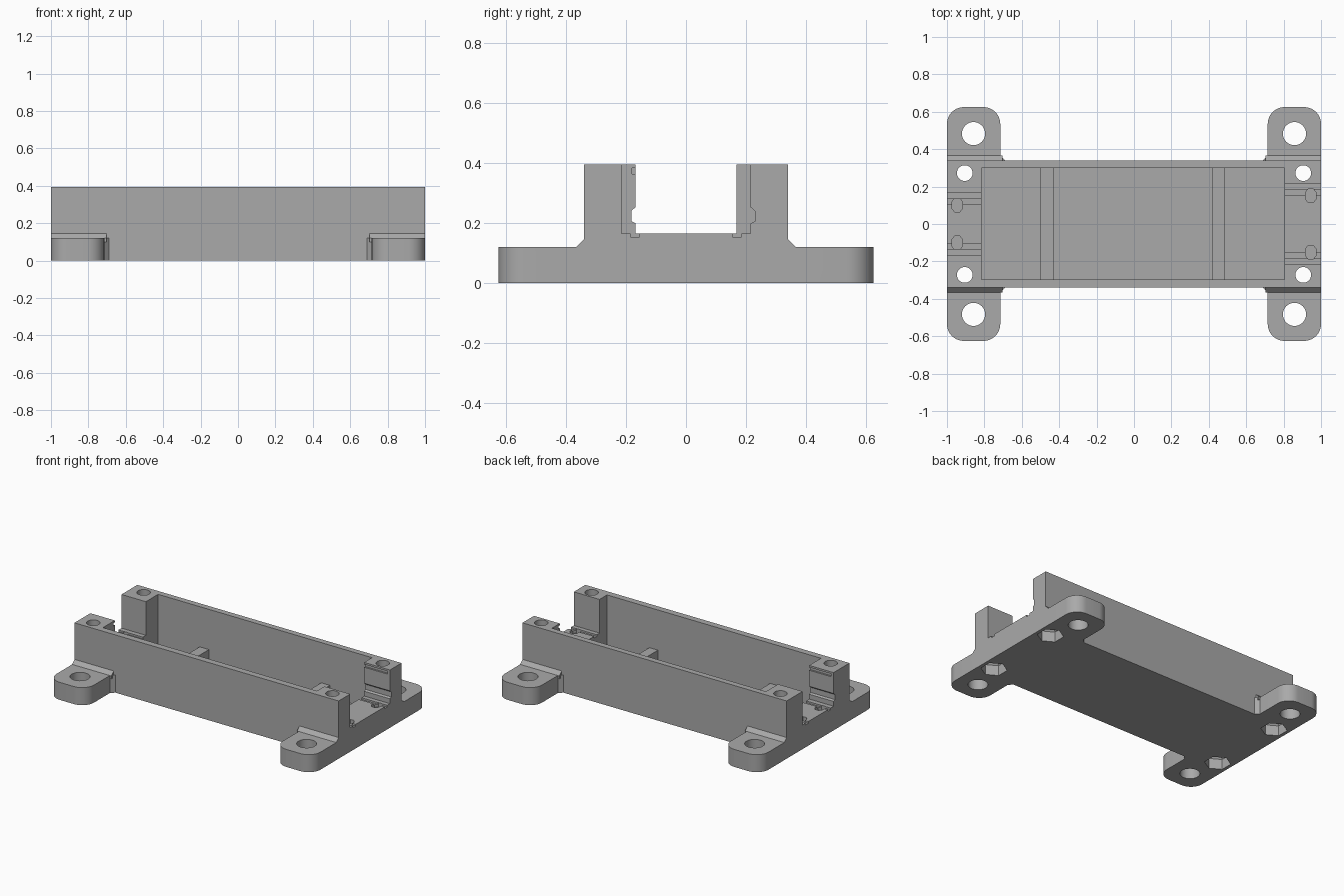
import bpy, bmesh, math
from mathutils import Vector

if "Cube" in bpy.data.objects:
    bpy.data.objects.remove(bpy.data.objects["Cube"])

# One grey plastic colour
GREY = (0.4, 0.4, 0.4, 1)
grey = bpy.data.materials.new("grey_plastic")
grey.use_nodes = True
grey.diffuse_color = GREY
grey.node_tree.nodes["Principled BSDF"].inputs["Base Color"].default_value = GREY


def make_object(name, bm):
    bmesh.ops.recalc_face_normals(bm, faces=bm.faces)
    mesh = bpy.data.meshes.new(name)
    bm.to_mesh(mesh)
    bm.free()
    mesh.materials.append(grey)
    obj = bpy.data.objects.new(name, mesh)
    bpy.context.collection.objects.link(obj)
    return obj


def prism(name, outline, lo, hi, axis="z"):
    """Extrude a 2D outline along z (xy outline) or x (yz outline)."""
    bm = bmesh.new()
    place = (lambda a, b: (a, b, lo)) if axis == "z" else (lambda a, b: (lo, a, b))
    face = bm.faces.new([bm.verts.new(place(*p)) for p in outline])
    moved = bmesh.ops.extrude_face_region(bm, geom=[face])["geom"]
    step = Vector((0, 0, hi - lo)) if axis == "z" else Vector((hi - lo, 0, 0))
    bmesh.ops.translate(bm, vec=step, verts=[v for v in moved if isinstance(v, bmesh.types.BMVert)])
    return make_object(name, bm)


def box(name, x0, x1, y0, y1, z0, z1):
    return prism(name, [(x0, y0), (x1, y0), (x1, y1), (x0, y1)], z0, z1)


def cone(name, x, y, z0, z1, r0, r1, sides):
    bm = bmesh.new()
    bmesh.ops.create_cone(bm, cap_ends=True, segments=sides, radius1=r0, radius2=r1, depth=z1 - z0)
    bmesh.ops.translate(bm, vec=(x, y, (z0 + z1) / 2), verts=bm.verts)
    return make_object(name, bm)


def combine(target, other, operation="DIFFERENCE"):
    """Apply a boolean and discard the helper."""
    mod = target.modifiers.new("boolean", "BOOLEAN")
    mod.object, mod.operation, mod.solver = other, operation, "EXACT"
    bpy.context.view_layer.update()
    graph = bpy.context.evaluated_depsgraph_get()
    mesh = bpy.data.meshes.new_from_object(target.evaluated_get(graph))
    target.modifiers.clear()
    target.data = mesh
    bpy.data.objects.remove(other)


def arc(cx, cy, r, start, steps=10):
    return [(cx + r * math.cos(math.radians(start + 90 * i / steps)),
             cy + r * math.sin(math.radians(start + 90 * i / steps))) for i in range(steps + 1)]


TOP, HALF_WIDTH, FLOOR, SILL = 0.395, 0.34, 0.04, 0.165
corners = [(sx, sy) for sx in (-1, 1) for sy in (-1, 1)]

# Tray block
tray = box("tray_body", -1, 1, -HALF_WIDTH, HALF_WIDTH, 0, TOP)

# Mounting feet with rounded ends and chamfered roots
for sx, sy in corners:
    shape = [(1, 0.3), *arc(0.91, 0.535, 0.09, 0), *arc(0.805, 0.535, 0.09, 90),
             (0.715, 0.365), (0.69, 0.34), (0.69, 0.3)]
    foot = prism("foot", [(sx * x, sy * y) for x, y in shape], 0, 0.12)
    combine(tray, foot, "UNION")
    root = [(0.3, 0.1), (0.365, 0.1), (0.365, 0.12), (0.34, 0.145), (0.3, 0.145)]
    fillet = prism("foot_root", [(sy * y, z) for y, z in root], sx * 0.703, sx, "x")
    combine(tray, fillet, "UNION")

# Main cavity
combine(tray, box("cavity_cutter", -0.815, 0.805, -0.296, 0.3, FLOOR, 0.5))

# Stepped openings through both ends; the wider one is at +x
for sx, wall, groove, inner in ((1, 0.215, 0.155, 0.79), (-1, 0.168, 0.105, 0.8)):
    half = [(groove, SILL), (groove, SILL - 0.012), (groove + 0.03, SILL - 0.012),
            (groove + 0.03, SILL), (wall, SILL), (wall, 0.5)]
    detent = [(wall, 0.198), (wall + 0.014, 0.205), (wall + 0.014, 0.24), (wall, 0.252)]
    clipped = half[:-1] + detent + half[-1:]
    profile = [(sx * y, z) for y, z in clipped] + [(-sx * y, z) for y, z in reversed(half)]
    combine(tray, prism("end_opening_cutter", profile, sx * inner, sx * 1.05, "x"))

    # Upper catch slot on the clipped pillar
    y0, y1 = sorted((sx * (wall - 0.02), sx * (wall + 0.012)))
    x0, x1 = sorted((sx * inner, sx * 0.98))
    combine(tray, box("catch_slot_cutter", x0, x1, y0, y1, 0.362, 0.382))

    # Rounded sockets in the end sill
    for sy in (-1, 1):
        x, y = sx * 0.945, sy * (groove - 0.004)
        pill = [(x + a, y + b) for a, b in ((-.028, -.018), (-.014, -.036), (.014, -.036), (.028, -.018),
                                            (.028, .018), (.014, .036), (-.014, .036), (-.028, .018))]
        combine(tray, prism("sill_socket_cutter", pill, 0.135, 0.2))

# Bolt holes in the feet; screw holes with tapered hex pockets in the pillars
for sx, sy in corners:
    combine(tray, cone("foot_hole_cutter", sx * 0.858, sy * 0.483, -0.05, 0.2, 0.062, 0.062, 32))
    x, y = sx * 0.905, sy * 0.272
    combine(tray, cone("screw_hole_cutter", x, y, -0.05, 0.5, 0.042, 0.042, 32))
    combine(tray, cone("nut_pocket_cutter", x, y, -0.05, 0.07, 0.083, 0.083, 6))
    combine(tray, cone("nut_taper_cutter", x, y, 0.07, 0.115, 0.083, 0.042, 6))

# Low ribs across the cavity floor
for name, x0, x1 in (("right_floor_rib", -0.5, -0.43), ("left_floor_rib", 0.42, 0.485)):
    box(name, x0, x1, -0.296, 0.3, FLOOR, 0.12)

# Smooth the round surfaces, keep hard edges
bpy.ops.object.select_all(action="DESELECT")
tray.select_set(True)
bpy.context.view_layer.objects.active = tray
bpy.ops.object.shade_smooth_by_angle(angle=math.radians(25))
